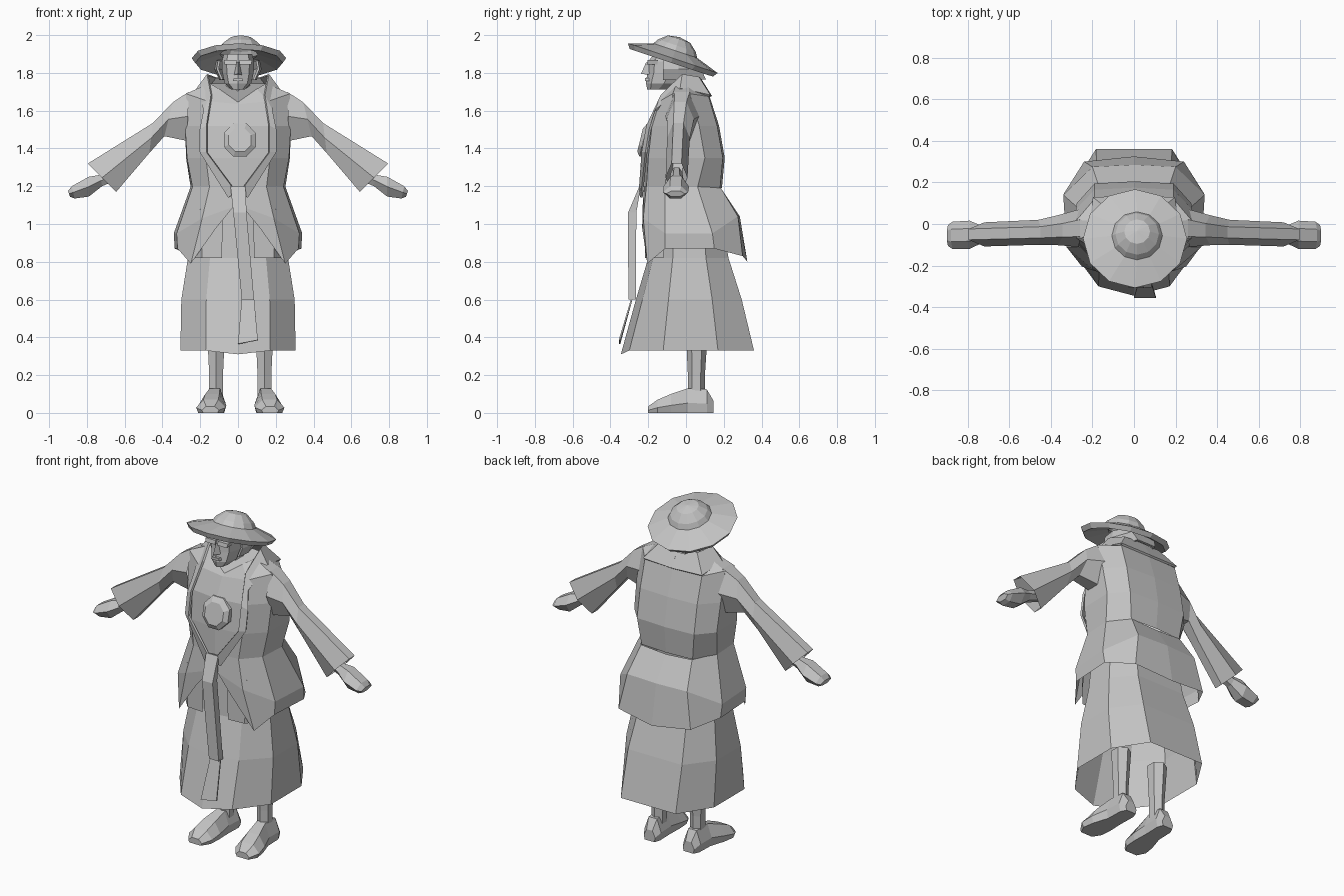
import bpy, bmesh, math
from mathutils import Matrix, Vector

if "Cube" in bpy.data.objects:
    bpy.data.objects.remove(bpy.data.objects["Cube"])

grey = bpy.data.materials.new("plain grey")
grey.diffuse_color = (0.55, 0.55, 0.55, 1)
grey.use_nodes = True
grey.node_tree.nodes["Principled BSDF"].inputs["Base Color"].default_value = grey.diffuse_color


def make(name, rows, closed=True, caps=(False, False), thick=0, xf=None):
    """Skin consecutive rows of points into a flat-shaded surface."""
    bm = bmesh.new()
    vs = [[bm.verts.new(p) for p in r] for r in rows]
    n = len(rows[0])
    for a, b in zip(vs, vs[1:]):
        for i in range(n if closed else n - 1):
            j = (i + 1) % n
            bm.faces.new((a[i], a[j], b[j], b[i]))
    for flag, r in zip(caps, (vs[0], vs[-1])):
        if flag:
            bm.faces.new(r)
    bmesh.ops.remove_doubles(bm, verts=bm.verts, dist=0.0005)
    if xf:
        bm.transform(xf)
    bmesh.ops.recalc_face_normals(bm, faces=bm.faces)
    me = bpy.data.meshes.new(name)
    bm.to_mesh(me)
    bm.free()
    me.materials.append(grey)
    ob = bpy.data.objects.new(name, me)
    bpy.context.collection.objects.link(ob)
    if thick:
        m = ob.modifiers.new("thickness", 'SOLIDIFY')
        m.thickness = thick
        m.offset = 0
    return ob


def flip(p):
    return (-p[0], p[1], p[2])


def whole(half):
    """Mirror a front-to-back half ring into a full closed ring."""
    return half + [flip(p) for p in reversed(half[1:-1])]


def both(name, rows, **kw):
    make(name + "_left", rows, **kw)
    make(name + "_right", [[flip(p) for p in r] for r in rows], **kw)


def oval(z, rx, y0, y1, n=8, cx=0):
    yc, ry = (y0 + y1) / 2, (y1 - y0) / 2
    return [(cx + rx * math.sin(t), yc - ry * math.cos(t), z)
            for t in (2 * math.pi * i / n for i in range(n))]


def slab(top, bot, yc, hd):
    """Six-sided arm section between a top and a bottom (x, z) point."""
    mix = lambda f: (top[0] + (bot[0] - top[0]) * f, top[1] + (bot[1] - top[1]) * f)
    out = []
    for f, s in ((0, -.45), (.5, -1), (1, -.45), (1, .45), (.5, 1), (0, .45)):
        x, z = mix(f)
        out.append((x, yc + s * hd, z))
    return out


# Long skirt, ten panels
def skirt_ring(z, sx, yf, yb):
    pts = ((0, -1), (.56, -.87), (1, -.35), (1, .47), (.6, 1), (0, 1))
    return whole([(x * sx, y * (yb if y > 0 else yf), z) for x, y in pts])


hem = [(x, y, 0.31 if abs(x) < .01 and y < 0 else 0.33)
       for x, y, z in skirt_ring(.33, .305, .345, .36)]
make("skirt", [skirt_ring(1.15, .23, .19, .17), skirt_ring(.82, .265, .2, .225),
               skirt_ring(.6, .3, .265, .295), hem])

# Coat body
xy = [
    (1.19, [(0, -.22), (.15, -.21), (.24, -.11), (.25, .06), (.17, .18), (0, .19)]),
    (1.35, [(0, -.22), (.17, -.2), (.27, -.1), (.275, .1), (.19, .195), (0, .205)]),
    (1.52, [(0, -.205), (.18, -.18), (.28, -.08), (.28, .07), (.19, .165), (0, .175)]),
]
rows = [whole([(x, y, z) for x, y in pts]) for z, pts in xy]
rows.append(whole([(0, -.15, 1.635), (.16, -.14, 1.65), (.275, -.07, 1.69),
                   (.275, .02, 1.69), (.19, .12, 1.675), (0, .125, 1.675)]))
rows.append(whole([(0, -.13, 1.645), (.1, -.1, 1.715), (.15, -.05, 1.745),
                   (.15, .01, 1.745), (.1, .05, 1.74), (0, .06, 1.74)]))
make("coat_body", rows, caps=(False, True))

# Flared coat tail, open at the front
tail = [
    [(.02, -.222, 1.2), (.15, -.21, 1.2), (.24, -.11, 1.2), (.25, .06, 1.2), (.17, .185, 1.19), (0, .19, 1.18)],
    [(.025, -.23, 1.09), (.19, -.226, 1.03), (.325, -.11, .95), (.34, .14, .95), (.2, .275, 1.04), (0, .285, 1.04)],
    [(.115, -.232, .98), (.25, -.205, .79), (.32, -.11, .87), (.335, .15, .87), (.24, .3, .83), (0, .325, .8)],
]
make("coat_tail", [r + [flip(p) for p in reversed(r[:-1])] for r in tail], closed=False)
both("inner_flap", [[(.08, -.218, 1.08), (.2, -.2, 1.08), (.25, -.1, 1.08)],
                    [(.085, -.218, .82), (.19, -.21, .82), (.27, -.12, .82)]], closed=False)

# Raised collar running into the long lapels
inner = [(0, .07, 1.775), (.12, .065, 1.775), (.16, -.02, 1.79), (.14, -.13, 1.68),
         (.165, -.205, 1.52), (.165, -.23, 1.38), (.01, -.245, 1.17)]
outer = [(0, .132, 1.675), (.195, .125, 1.68), (.215, -.03, 1.715), (.18, -.16, 1.6),
         (.2, -.19, 1.5), (.2, -.21, 1.38), (.05, -.235, 1.14)]
both("collar_lapel", [inner, outer], closed=False, thick=.012)

# Sash and its loose end
strip = lambda x0, x1, y, z, t: [(x0, y - t, z), (x1, y - t, z), (x1, y + t, z), (x0, y + t, z)]
make("sash", [strip(-.04, .04, -.243, 1.2, .004), strip(-.025, .045, -.285, 1.06, .022),
              strip(.02, .085, -.285, .6, .02)], caps=(True, True))
make("sash_end", [[(.02, -.285, .61), (.085, -.285, .61)], [(0, -.352, .365), (.105, -.352, .385)]],
     closed=False, thick=.008)

# Eight-sided chest medallion, leaning with the chest
disc = lambda r, y: [(.01 + r * math.cos(t), y + .25 * r * math.sin(t), 1.445 + r * 1.03 * math.sin(t))
                     for t in (math.pi / 8 + math.pi / 4 * i for i in range(8))]
make("medallion", [disc(.092, -.19), disc(.092, -.225), disc(.065, -.243)], caps=(True, True))

# Wide sleeves and fists
both("sleeve", [slab((.26, 1.70), (.27, 1.44), -.02, .09),
                slab((.345, 1.645), (.39, 1.465), -.03, .072),
                slab((.45, 1.535), (.47, 1.375), -.04, .06),
                slab((.795, 1.32), (.645, 1.17), -.05, .058)])
both("hand", [slab((.62, 1.30), (.6, 1.25), -.05, .03),
              slab((.73, 1.26), (.72, 1.2), -.05, .038),
              slab((.79, 1.25), (.79, 1.145), -.052, .068),
              slab((.88, 1.2), (.865, 1.135), -.055, .066),
              slab((.9, 1.175), (.89, 1.145), -.055, .05)], caps=(True, True))

# Legs and shoes, the stance sits slightly off centre
stance = Matrix.Translation((.012, 0, 0))
both("leg", [oval(.08, .042, .01, .1, 6, .128), oval(.2, .042, .01, .1, 6, .128),
             oval(.42, .054, 0, .115, 6, .128)], caps=(True, True), xf=stance)
shoe = []
for y, cx, hw, top in ((.145, .13, .038, .065), (.11, .132, .055, .125), (.01, .135, .055, .13),
                       (-.08, .148, .074, .1), (-.15, .156, .078, .07), (-.2, .158, .045, .035)):
    shoe.append([(cx - hw * .85, y, 0), (cx + hw * .85, y, 0), (cx + hw, y, top * .4),
                 (cx + hw * .5, y, top), (cx - hw * .5, y, top), (cx - hw, y, top * .4)])
both("shoe", shoe, caps=(True, True), xf=stance)

# Head with simple face features
make("neck", [oval(1.6, .07, -.1, .03), oval(1.78, .06, -.11, .03)])
make("head", [oval(1.712, .035, -.205, -.09), oval(1.745, .07, -.212, -.02),
              oval(1.80, .083, -.205, .03), oval(1.86, .086, -.2, .03),
              oval(1.9, .075, -.17, -.01)], caps=(True, True))
make("nose", [[(-.02, -.195, 1.79), (0, -.238, 1.795), (.02, -.195, 1.79)],
              [(-.01, -.19, 1.855), (0, -.212, 1.855), (.01, -.19, 1.855)]], caps=(True, True))
make("lips", [strip(-.028, .028, -.205, 1.757, .012), strip(-.022, .022, -.205, 1.772, .012)],
     caps=(True, True))
both("brow", [strip(.008, .07, -.18, 1.845, .028), strip(.008, .075, -.175, 1.868, .028)],
     caps=(True, True))
hair = lambda z, r, yb: [(r, -.12, z), (r * 1.1, -.04, z), (r * .7, yb, z),
                         (-r * .7, yb, z), (-r * 1.1, -.04, z), (-r, -.12, z)]
make("hair", [hair(1.865, .1, .03), hair(1.82, .108, .075), hair(1.765, .085, .1)],
     closed=False, thick=.012)

# Tilted broad-brimmed hat
tilt = Matrix.Translation(Vector((0, -.07, 1.878))) @ Matrix.Rotation(-.32, 4, 'X')
profile = ((.1, .02), (.232, -.026), (.25, 0), (.122, .042), (.105, .07), (.062, .106), (0, .117))
make("hat", [oval(z, r, -r, r, 12, .015 if z > .03 else .005) for r, z in profile], xf=tilt)
